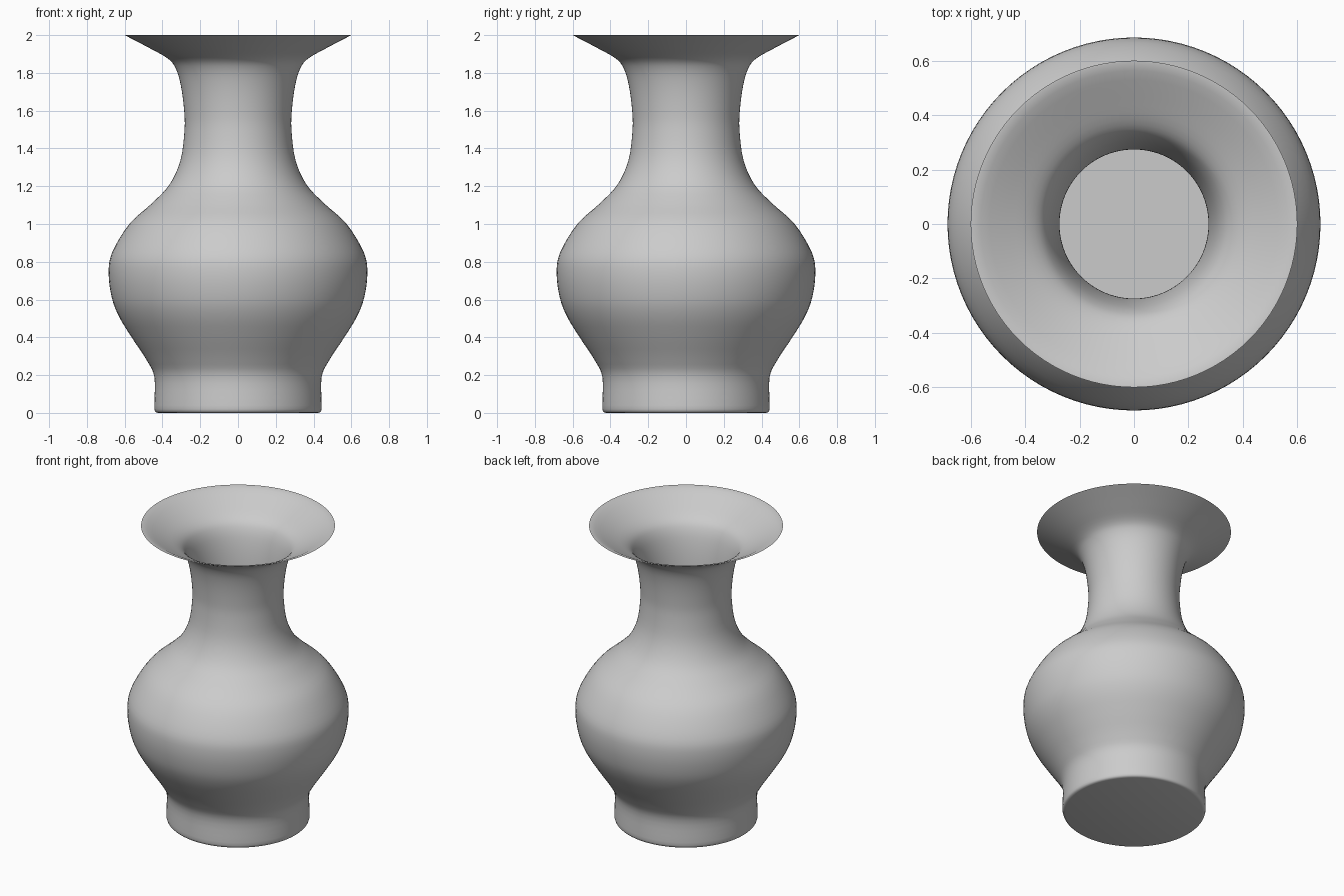
import bpy, bmesh, math
from mathutils import Vector

if "Cube" in bpy.data.objects:
    bpy.data.objects.remove(bpy.data.objects["Cube"])

SEGMENTS = 96
WALL = 0.008

# Outer silhouette as (radius, height), foot to rim
PROFILE = [(0.443, 0.04), (0.443, 0.19), (0.484, 0.28), (0.563, 0.40),
           (0.630, 0.51), (0.668, 0.61), (0.685, 0.74), (0.666, 0.85),
           (0.575, 1.00), (0.455, 1.11), (0.362, 1.21), (0.304, 1.34),
           (0.283, 1.50), (0.286, 1.61), (0.302, 1.73), (0.328, 1.82),
           (0.370, 1.875), (0.470, 1.932), (0.600, 2.00)]


def smooth_curve(points, steps=4):
    """Catmull-Rom interpolation through the points."""
    p = [Vector(q) for q in points]
    p = [2 * p[0] - p[1]] + p + [2 * p[-1] - p[-2]]
    out = []
    for i in range(1, len(p) - 2):
        a, b, c, d = p[i - 1:i + 3]
        for s in range(steps):
            t = s / steps
            out.append(0.5 * (2 * b + (c - a) * t + (2 * a - 5 * b + 4 * c - d) * t * t
                              + (3 * b - a - 3 * c + d) * t ** 3))
    return out + [p[-2]]


def offset_inward(curve):
    """Inner wall; meets the outer wall in a thin flat rim."""
    out = []
    for i, q in enumerate(curve):
        t = (curve[min(i + 1, len(curve) - 1)] - curve[max(i - 1, 0)]).normalized()
        out.append(q + Vector((-t.y, t.x)) * WALL)
    out[-1] = Vector((0.594, 2.0))
    return out


def lathe(name, curve):
    bm = bmesh.new()
    rings = []
    for r, z in curve:
        if r < 1e-6:
            rings.append([bm.verts.new((0, 0, z))] * SEGMENTS)
        else:
            rings.append([bm.verts.new((r * math.cos(k * math.tau / SEGMENTS),
                                        r * math.sin(k * math.tau / SEGMENTS), z))
                          for k in range(SEGMENTS)])
    for lo, hi in zip(rings, rings[1:]):
        for k in range(SEGMENTS):
            n = (k + 1) % SEGMENTS
            bm.faces.new(list(dict.fromkeys((lo[k], lo[n], hi[n], hi[k]))))
    mesh = bpy.data.meshes.new(name)
    bm.to_mesh(mesh)
    bm.free()
    obj = bpy.data.objects.new(name, mesh)
    bpy.context.collection.objects.link(obj)
    bpy.context.view_layer.objects.active = obj
    obj.select_set(True)
    bpy.ops.object.shade_smooth_by_angle(angle=math.radians(40))
    return obj


# Vase: rounded foot, outer wall, thin rim, inner wall, inner floor
outer = smooth_curve(PROFILE)
foot = [(0, 0), (0.424, 0), (0.434, 0.003), (0.440, 0.009), (0.443, 0.02)]
inner_floor = [(0.434, 0.02), (0.424, WALL), (0, WALL)]
lathe("vase", foot + [tuple(q) for q in outer]
      + [tuple(q) for q in reversed(offset_inward(outer))] + inner_floor)
